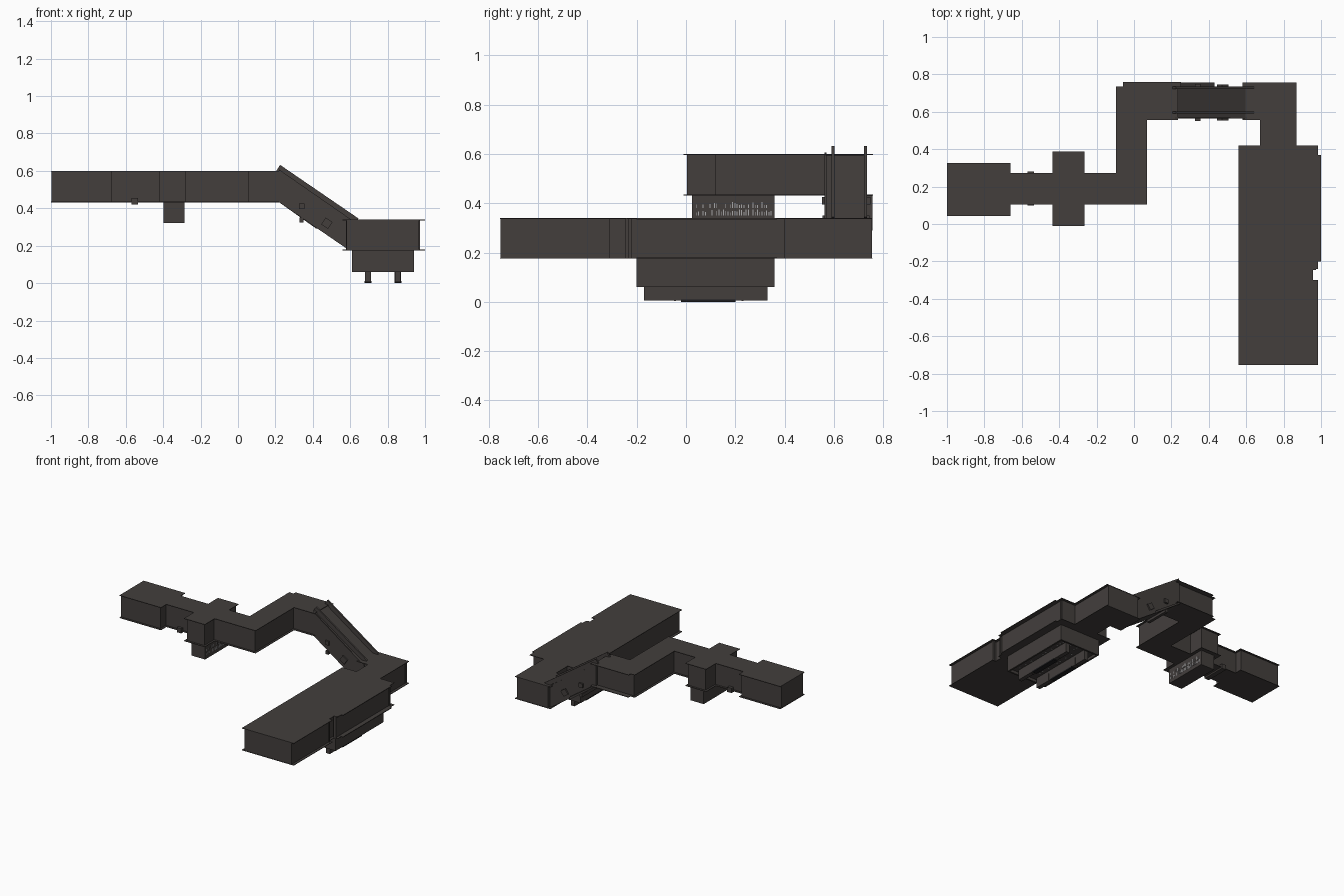
import bpy, bmesh, math, random
from mathutils import Vector

if "Cube" in bpy.data.objects:
    bpy.data.objects.remove(bpy.data.objects["Cube"])
random.seed(4)


def material(name, c):
    m = bpy.data.materials.new(name)
    m.diffuse_color = (*c, 1)
    m.use_nodes = True
    m.node_tree.nodes["Principled BSDF"].inputs["Base Color"].default_value = m.diffuse_color
    return m


METAL = material("dark duct metal", (0.056, 0.049, 0.046))
BLACK = material("near black", (0.012, 0.012, 0.014))
PALE = material("pale grille gaps", (0.4, 0.4, 0.41))


def finish(name, bm, mat):
    bmesh.ops.recalc_face_normals(bm, faces=bm.faces)
    me = bpy.data.meshes.new(name)
    bm.to_mesh(me)
    bm.free()
    me.materials.append(mat)
    ob = bpy.data.objects.new(name, me)
    bpy.context.collection.objects.link(ob)
    return ob


def extrude(bm, pts, vec):
    """Closed prism from a loop of 3D points."""
    f = bm.faces.new([bm.verts.new(p) for p in pts])
    r = bmesh.ops.extrude_face_region(bm, geom=[f], use_keep_orig=True)
    vs = [g for g in r["geom"] if isinstance(g, bmesh.types.BMVert)]
    bmesh.ops.translate(bm, verts=vs, vec=vec)


def add_box(bm, x0, x1, y0, y1, z0, z1):
    extrude(bm, [(x0, y0, z0), (x1, y0, z0), (x1, y1, z0), (x0, y1, z0)], (0, 0, z1 - z0))


def boxes(name, dims, mat=METAL):
    bm = bmesh.new()
    for d in dims:
        add_box(bm, *d)
    return finish(name, bm, mat)


def side_prism(name, profile, spans, mat=METAL):
    """Extrude an x-z profile along y over each span."""
    bm = bmesh.new()
    for y0, y1 in spans:
        extrude(bm, [(x, y0, z) for x, z in profile], (0, y1 - y0, 0))
    return finish(name, bm, mat)


def inset(poly, d):
    """Move every edge of a counter-clockwise right-angled outline inward."""
    out = []
    for i, p in enumerate(poly):
        p = Vector(p)
        a = (p - Vector(poly[i - 1])).normalized()
        b = (Vector(poly[(i + 1) % len(poly)]) - p).normalized()
        out.append(p + d * (Vector((-a.y, a.x)) + Vector((-b.y, b.x))))
    return out


def duct(name, outline, z0, z1, lip, t=0.004):
    """Duct body with thin overhanging sheets above and below."""
    bm = bmesh.new()
    extrude(bm, [(x, y, z0 + t) for x, y in inset(outline, lip)], (0, 0, z1 - z0 - 2 * t))
    finish(name + "_body", bm, METAL)
    bm = bmesh.new()
    for z in (z0, z1 - t):
        extrude(bm, [(x, y, z) for x, y in outline], (0, 0, t))
    finish(name + "_flanges", bm, METAL)


# Upper run: end box, crossing, bend
U0, U1 = 0.432, 0.60
duct("upper_duct", [
    (-1, .042), (-.66, .042), (-.66, .105), (-.435, .105), (-.435, -.01), (-.265, -.01),
    (-.265, .105), (.07, .105), (.07, .555), (.235, .555), (.235, .735), (-.095, .735),
    (-.095, .272), (-.265, .272), (-.265, .387), (-.435, .387), (-.435, .272),
    (-.66, .272), (-.66, .325), (-1, .325)], U0, U1, 0.014)
boxes("upper_end_panel", [(-.998, -.98, .056, .311, U0, U1)])
boxes("upper_back_flange", [(-.06, .25, .73, .758, z, z + .004) for z in (U0, U1 - .004)])

# Lower run: bend and wide double box with a groove on the right
L0, L1 = 0.175, 0.34
duct("lower_duct", [
    (.56, -.755), (.985, -.755), (.985, -.30), (.958, -.30), (.958, -.24), (.985, -.24),
    (.985, .42), (.87, .42), (.87, .757), (.58, .757), (.58, .555), (.675, .555),
    (.675, .42), (.56, .42)], L0, L1, 0.018)
boxes("lower_end_panels", [(.58, .967, -.753, -.735, L0, L1), (.6, .855, .735, .755, L0, L1)])
boxes("lower_right_lip", [(.95, 1.0, -.2, .37, z, z + .005) for z in (L0, L1 - .005)])
boxes("lower_joint_ribs", [(.955, .972, y, y + .012, L0, L1) for y in (-.322, -.245, .38)])

# Sloping duct with two raised rails and a sunken dark tread between them
side_prism("ramp_body", [(.22, U0), (.595, L0), (.63, L0), (.63, .325), (.595, L1), (.22, .595)],
           [(.568, .735)])
side_prism("ramp_rails", [(.205, .60), (.225, .632), (.645, .345), (.62, .325)],
           [(.59, .602), (.722, .734)])
side_prism("ramp_outer_sheet", [(.22, U0), (.595, L0), (.64, L0 + .15), (.605, L1), (.22, .607)],
           [(.563, .57)])
side_prism("ramp_back_strip", [(.23, .425), (.24, .432), (.43, .302), (.42, .29)],
           [(.733, .757)])

# Hatches (diamond plates) and strap brackets on the ramp sides
c, s = math.cos(math.radians(35)) * .022, math.sin(math.radians(35)) * .022
hx, hz = .475, .32
side_prism("ramp_hatches", [(hx + c - s, hz - s - c), (hx + c + s, hz - s + c),
                            (hx - c + s, hz + s + c), (hx - c - s, hz + s - c)],
           [(.553, .566), (.733, .745)])
boxes("ramp_strap", [(.325, .355, .552, .566, .395, .425), (.325, .355, .734, .748, .395, .425),
                     (.328, .35, .555, .745, .325, .35)])
boxes("duct_strap", [(-.57, -.535, .1, .282, .42, .434), (-.57, -.535, .1, .12, .42, .455),
                     (-.57, -.535, .258, .282, .42, .455)])

# Hanging vent below the crossing, with broken slots on its right face
boxes("hanging_vent", [(-.397, -.287, .025, .36, .322, U0 + .004)])
slots = []
for i in range(34):
    y = .04 + i * .0092
    for z in (.35, .38):
        if random.random() < .75:
            h = random.uniform(.012, .026)
            slots.append((-.288, -.2855, y, y + .0035, z, z + h))
boxes("vent_slots", slots, PALE)

# Open hood under the lower duct: four walls and a recessed grille
HX0, HX1, HY0, HY1, W = .61, .94, -.2, .36, .012
boxes("hood_walls", [
    (HX0, HX0 + W, HY0, HY1, .06, L0), (HX1 - W, HX1, HY0, HY1, .06, L0),
    (HX0 + W, HX1 - W, HY0, HY0 + W, .06, L0), (HX0 + W, HX1 - W, HY1 - W, HY1, .06, L0)])
boxes("hood_grille_panel", [(HX0 + W, HX1 - W, HY0 + W, HY1 - W, .08, .09)])
boxes("hood_grille_holes", [
    (x, x + .008, y, y + .008, .078, .081)
    for x in [.64 + i * .03 for i in range(10)] for y in [-.17 + j * .03 for j in range(17)]
    if random.random() < .6], PALE)

# Two runner rails under the hood, with joint bands and dark wear strips
rails = (.68, .84)
boxes("runner_rails", [(x, x + .03, -.17, .33, .006, .082) for x in rails])
boxes("runner_bands", [(x - .002, x + .032, y - .004, y + .004, .004, .06)
                       for x in rails for y in (-.045, .23)])
boxes("runner_pads", [(x - .003, x + .033, -.02, .2, 0, .01) for x in rails], BLACK)
